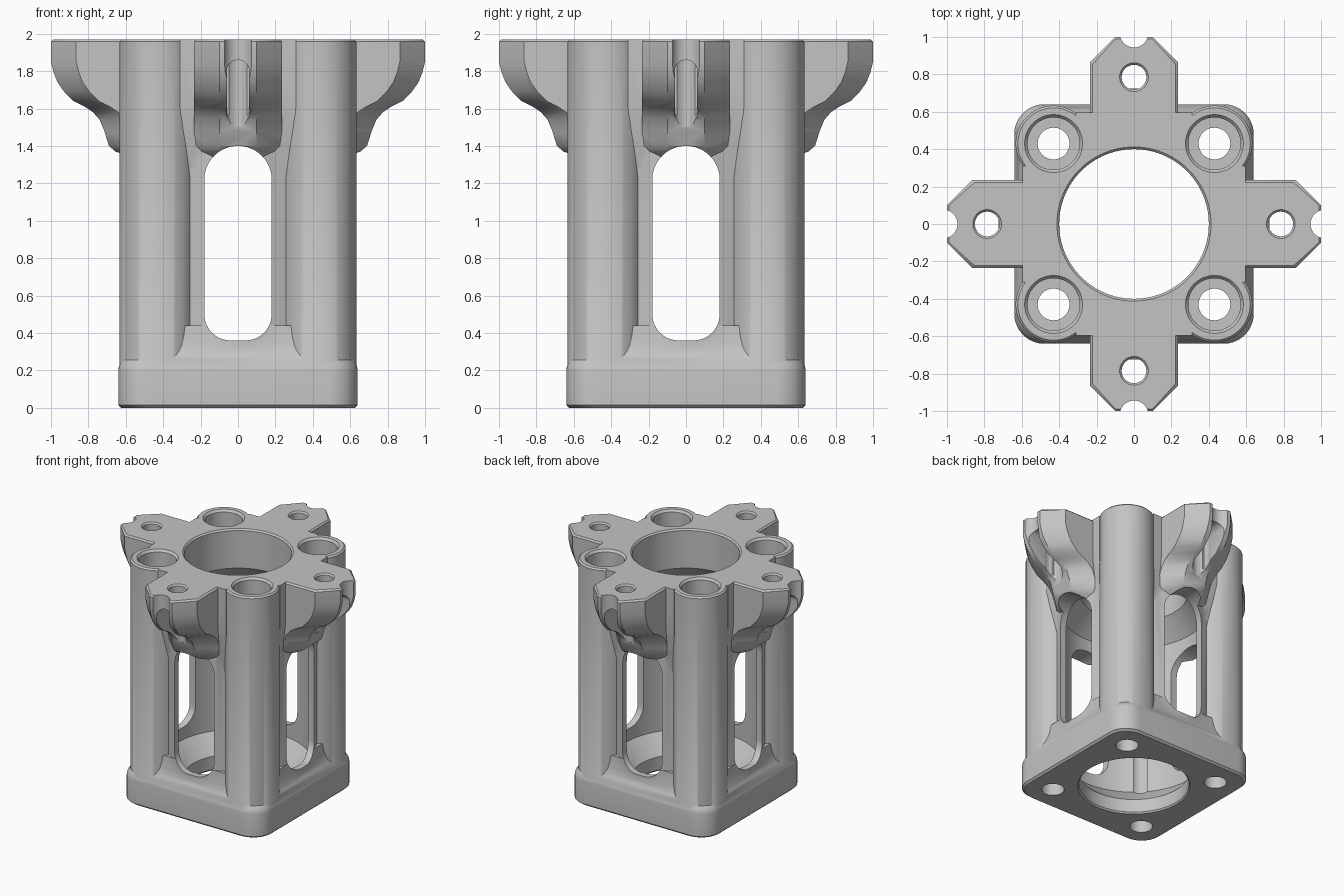
import bpy, bmesh, math
from mathutils import Matrix, Vector

if "Cube" in bpy.data.objects:
    bpy.data.objects.remove(bpy.data.objects["Cube"], do_unlink=True)

TOP = 1.97
POST = 0.43


def loft(name, rings, matrix=Matrix()):
    """Closed solid through a stack of equal-length rings."""
    bm = bmesh.new()
    rows = [[bm.verts.new(matrix @ Vector(p)) for p in ring] for ring in rings]
    n = len(rows[0])
    for a, b in zip(rows, rows[1:]):
        for i in range(n):
            j = (i + 1) % n
            bm.faces.new((a[i], a[j], b[j], b[i]))
    bm.faces.new(rows[0][::-1])
    bm.faces.new(rows[-1])
    bmesh.ops.recalc_face_normals(bm, faces=bm.faces)
    mesh = bpy.data.meshes.new(name)
    bm.to_mesh(mesh)
    bm.free()
    obj = bpy.data.objects.new(name, mesh)
    bpy.context.collection.objects.link(obj)
    return obj


def rod(name, x, y, steps, sides=64):
    """Round solid from (z, radius) steps."""
    angles = [math.tau * i / sides for i in range(sides)]
    return loft(name, [[(x + r * math.cos(a), y + r * math.sin(a), z) for a in angles]
                       for z, r in steps])


def rounded(half_x, half_y, radii, n=10):
    """2D rounded rectangle; radii for the +y and -y corners."""
    pts = []
    for k, (sx, sy) in enumerate(((1, 1), (-1, 1), (-1, -1), (1, -1))):
        r = radii[0] if sy > 0 else radii[1]
        for i in range(n + 1):
            a = math.pi / 2 * (k + i / n)
            pts.append((sx * (half_x - r) + r * math.cos(a),
                        sy * (half_y - r) + r * math.sin(a)))
    return pts


def combine(target, tool, operation):
    mod = target.modifiers.new(operation, "BOOLEAN")
    mod.operation = operation
    mod.solver = "MANIFOLD"
    mod.object = tool
    bpy.context.view_layer.objects.active = target
    bpy.ops.object.modifier_apply(modifier=mod.name)
    bpy.data.objects.remove(tool, do_unlink=True)


quarter_turns = [Matrix.Rotation(math.pi / 2 * k, 4, "Z") for k in range(4)]
corners = [(sx * POST, sy * POST) for sx in (-1, 1) for sy in (-1, 1)]

# Square base with a concave slope rising to the tube
base_steps = [(0, 0.625), (0.015, 0.64), (0.2, 0.64), (0.225, 0.636), (0.25, 0.624),
              (0.29, 0.603), (0.33, 0.588), (0.38, 0.577), (0.44, 0.57)]
body = loft("bracket_body", [[(x, y, z) for x, y in rounded(h, h, (0.16, 0.16))]
                             for z, h in base_steps])
solids = []

# Central tube and four corner posts
solids.append(rod("tube", 0, 0, [(0.1, 0.595), (1.5, 0.595), (TOP, 0.55)], 96))
for x, y in corners:
    solids.append(rod("post", x, y, [(0.1, 0.203), (TOP - 0.012, 0.203), (TOP, 0.191)]))

# Webs filling the valleys between arms and posts
for turn in quarter_turns[:2]:
    solids.append(loft("web", [[(l, w, z), (-l, w, z), (-l, -w, z), (l, -w, z)]
                               for z, l, w in ((1.2, 0.53, 0.28), (1.45, 0.575, 0.3),
                                               (1.62, 0.597, 0.31), (TOP, 0.597, 0.31))],
                       turn))

# Four arms: chamfered plan swept along a curved underside
arm_steps = [(1.2, 0.47), (1.28, 0.52), (1.34, 0.61), (1.37, 0.655), (1.4, 0.69),
             (1.48, 0.715), (1.54, 0.74), (1.58, 0.775), (1.61, 0.82), (1.64, 0.88),
             (1.69, 0.93), (1.74, 0.965), (1.79, 0.985), (1.85, 1.0),
             (TOP - 0.012, 1.0), (TOP, 0.988)]


def arm_ring(z, reach):
    w = 0.223 if z == TOP else 0.235
    return [(0, -w, z), (reach - 0.135, -w, z), (reach, -0.1, z),
            (reach, 0.1, z), (reach - 0.135, w, z), (0, w, z)]


for turn in quarter_turns:
    solids.append(loft("arm", [arm_ring(z, r) for z, r in arm_steps], turn))

for solid in solids:
    combine(body, solid, "UNION")

# Central bore, widened between the base and the top plate
cutters = [rod("bore", 0, 0, [(-0.1, 0.42), (0, 0.42), (0.012, 0.41), (0.12, 0.41),
                              (0.26, 0.543), (1.5, 0.543), (1.65, 0.4),
                              (TOP - 0.012, 0.4), (TOP, 0.412), (TOP + 0.1, 0.412)], 96)]

# Stepped post holes
for x, y in corners:
    cutters.append(rod("post_hole", x, y, [(-0.1, 0.085), (1.7, 0.085), (1.701, 0.14),
                                           (TOP - 0.018, 0.14), (TOP, 0.155),
                                           (TOP + 0.1, 0.155)], 48))

# Tall windows, with a round head and softer lower corners
window = [(x, z + 0.88) for x, z in rounded(0.18, 0.52, (0.18, 0.14), 12)]
for turn in quarter_turns[:2]:
    cutters.append(loft("window", [[(x, y, z) for x, z in window] for y in (-1.2, 1.2)], turn))

# Arm screw holes, end notches and the slots beneath
slot = [(y, z + 1.71) for y, z in rounded(0.06, 0.15, (0.06, 0.02), 8)]
for turn in quarter_turns:
    hx, hy, _ = turn @ Vector((0.785, 0, 0))
    cutters.append(rod("screw_hole", hx, hy, [(1.5, 0.066), (TOP - 0.012, 0.066),
                                              (TOP, 0.077), (TOP + 0.1, 0.077)], 40))
    nx, ny, _ = turn @ Vector((1.02, 0, 0))
    cutters.append(rod("notch", nx, ny, [(1.3, 0.076), (TOP + 0.1, 0.076)], 40))
    cutters.append(loft("slot", [[(x, y, z) for y, z in slot] for x in (0.74, 1.2)], turn))

for cutter in cutters:
    combine(body, cutter, "DIFFERENCE")

# Single grey finish
grey = bpy.data.materials.new("plain grey")
grey.use_nodes = True
colour = (0.55, 0.55, 0.55, 1)
grey.diffuse_color = colour
grey.node_tree.nodes["Principled BSDF"].inputs["Base Color"].default_value = colour
body.data.materials.clear()
body.data.materials.append(grey)

bpy.ops.object.select_all(action="DESELECT")
body.select_set(True)
bpy.context.view_layer.objects.active = body
bpy.ops.object.shade_smooth_by_angle(angle=math.radians(35))
